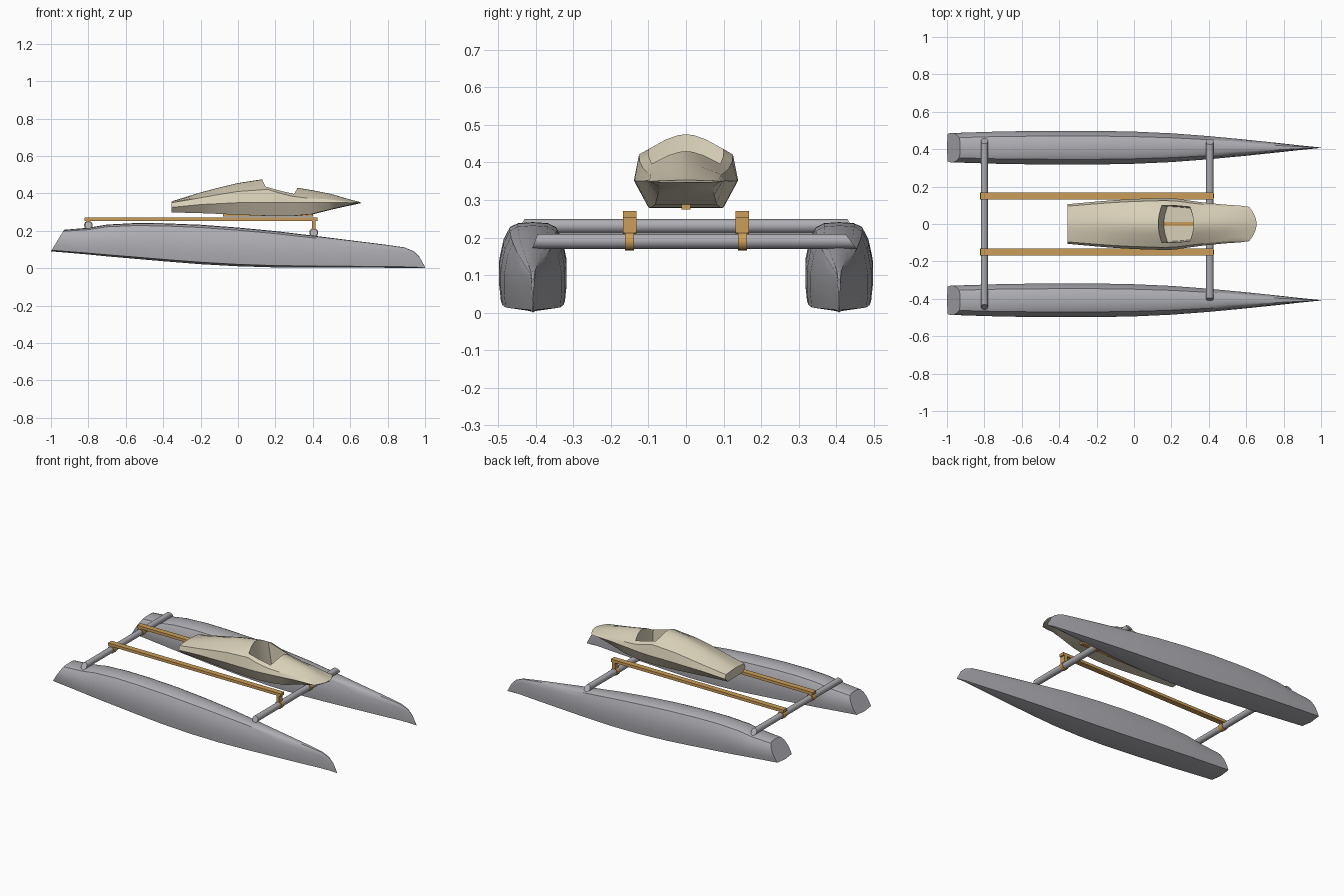
import bpy
import bmesh
from math import radians, pi, cos, sin
from mathutils import Matrix

cube = bpy.data.objects.get("Cube")
if cube:
    bpy.data.objects.remove(cube, do_unlink=True)


def material(name, rgb):
    m = bpy.data.materials.new(name)
    m.use_nodes = True
    m.diffuse_color = (*rgb, 1)
    m.node_tree.nodes["Principled BSDF"].inputs["Base Color"].default_value = (*rgb, 1)
    return m


GREY = material("hull grey", (0.42, 0.42, 0.45))
CREAM = material("pod cream", (0.69, 0.63, 0.48))
OCHRE = material("rail ochre", (0.60, 0.34, 0.10))


def finish(bm, name, mat, smooth=None):
    bmesh.ops.recalc_face_normals(bm, faces=bm.faces)
    mesh = bpy.data.meshes.new(name)
    bm.to_mesh(mesh)
    bm.free()
    mesh.materials.append(mat)
    ob = bpy.data.objects.new(name, mesh)
    bpy.context.collection.objects.link(ob)
    if smooth:
        bpy.ops.object.select_all(action='DESELECT')
        ob.select_set(True)
        bpy.context.view_layer.objects.active = ob
        bpy.ops.object.shade_smooth_by_angle(angle=radians(smooth))
    return ob


def loft(bm, halves):
    """Skin mirrored half sections, given from keel to crown, and cap the ends."""
    rings = []
    for half in halves:
        pts = half + [(x, -y, z) for x, y, z in reversed(half[1:-1])]
        rings.append([bm.verts.new(p) for p in pts])
    n = len(rings[0])
    for a, b in zip(rings, rings[1:]):
        for i in range(n):
            j = (i + 1) % n
            bm.faces.new((a[i], a[j], b[j], b[i]))
    bm.faces.new(rings[0])
    bm.faces.new(rings[-1])


def box(name, mat, lo, hi):
    bm = bmesh.new()
    bmesh.ops.create_cube(bm, size=1)
    for v in bm.verts:
        v.co = [l if c < 0 else h for c, l, h in zip(v.co, lo, hi)]
    return finish(bm, name, mat)


def tube(name, mat, x, z, r, y0, y1, slant0=0, slant1=0):
    """Bar along y; slants push the lower edge of an end outwards."""
    bm = bmesh.new()
    bmesh.ops.create_cone(bm, cap_ends=True, segments=24, radius1=r, radius2=r, depth=2,
                          matrix=Matrix.Rotation(pi / 2, 4, 'X'))
    for v in bm.verts:
        low = (1 - v.co.z / r) / 2
        y = y0 - slant0 * low if v.co.y < 0 else y1 + slant1 * low
        v.co = (x + v.co.x, y, z + v.co.z)
    return finish(bm, name, mat, 30)


# Hulls: x, half width, keel height, deck height
HULL = [(-1, .078, .09, .205), (-.8, .084, .073, .216), (-.7, .087, .063, .233),
        (-.55, .089, .05, .241), (-.4, .09, .037, .24), (-.2, .09, .021, .232),
        (0, .086, .01, .217), (.2, .077, .004, .198), (.4, .062, .003, .174),
        (.6, .043, .003, .149), (.8, .022, .002, .124), (.89, .012, .002, .111),
        (.94, .007, .002, .09), (.97, .004, .001, .06), (1, .001, 0, .006)]
SECTION = [(0, 0), (.95, .05), (1, .25), (1, .5), (.88, .76), (.69, .93), (.45, .985), (0, 1)]
for side, label in ((1, "left"), (-1, "right")):
    bm = bmesh.new()
    halves = []
    for x, w, b, t in HULL:
        rake = .07 if x == -1 else 0
        halves.append([(x + rake * v, u * w, b + v * (t - b)) for u, v in SECTION])
    loft(bm, halves)
    bmesh.ops.translate(bm, verts=bm.verts, vec=(0, side * .408, 0))
    finish(bm, label + "_hull", GREY, 32)

# Cross beams
tube("rear_beam", GREY, -.8, .23, .019, -.43, .43, .027, .027)
tube("front_beam", GREY, .405, .19, .02, -.395, .425, .015, .03)

# Rails with clamps around the beams
for side, label in ((1, "left"), (-1, "right")):
    y = side * .15
    box(label + "_rail", OCHRE, (-.82, y - .018, .253), (.425, y + .018, .271))
    tube(label + "_rear_clamp", OCHRE, -.8, .23, .023, y - .018, y + .018)
    tube(label + "_front_clamp", OCHRE, .405, .19, .024, y - .012, y + .012)
    box(label + "_front_post", OCHRE, (.395, y - .018, .212), (.415, y + .018, .255))

# Pod: x, half width, floor, chine, shoulder, crown, sweep of the sides
POD = [(-.355, .106, .298, .325, .35, .357, 0), (-.2, .12, .294, .34, .376, .405, 0),
       (-.1, .128, .29, .345, .394, .431, 0), (0, .134, .285, .35, .41, .455, 0),
       (.13, .139, .28, .352, .421, .475, .035), (.22, .137, .279, .352, .402, .452, 0),
       (.318, .127, .28, .35, .384, .43, -.035), (.4, .114, .288, .35, .373, .416, -.02),
       (.5, .104, .313, .352, .368, .396, -.02), (.6, .098, .335, .35, .356, .367, -.03),
       (.655, .092, .347, .349, .351, .353, -.04)]
bm = bmesh.new()
halves = []
for x, w, b, c, s, t, sweep in POD:
    sec = [(0, b), (.72, b), (1, c), (.9, s), (.72, s + .27 * (t - s)),
           (.38, s + .75 * (t - s)), (.15, s + .96 * (t - s)), (0, t)]
    halves.append([(x + sweep * u * u, u * w, z) for u, z in sec])
loft(bm, halves)

# Cockpit: lower the crown faces to leave an open well
bm.normal_update()
well = []
for f in bm.faces:
    p = f.calc_center_median()
    if .13 < p.x < .318 and abs(p.y) < .09 and p.z > .38:
        well.append(f)
new = bmesh.ops.extrude_face_region(bm, geom=well)["geom"]
bmesh.ops.delete(bm, geom=well, context='FACES')
for v in new:
    if isinstance(v, bmesh.types.BMVert):
        v.co.z = .287
        v.co.y *= .93
        v.co.x += .03 if v.co.x < .17 else 0
finish(bm, "pod", CREAM, 24)

# Keel strip running through the pod floor
box("pod_keel_strip", OCHRE, (-.08, -.012, .275), (.4, .012, .291))
